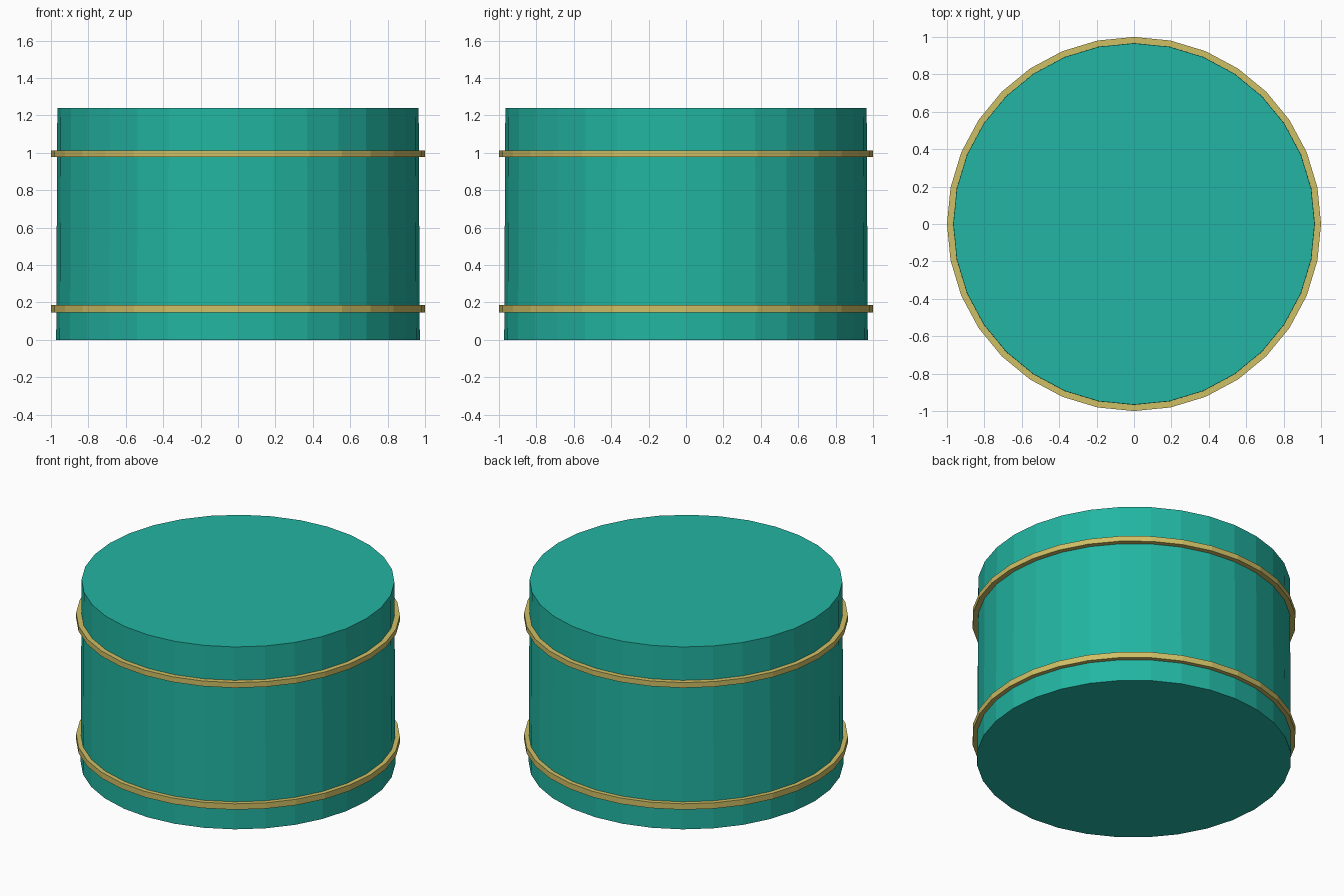
import bpy, math

if "Cube" in bpy.data.objects:
    bpy.data.objects.remove(bpy.data.objects["Cube"])

SIDES = 32


def material(name, color):
    m = bpy.data.materials.new(name)
    m.diffuse_color = (*color, 1)
    m.use_nodes = True
    m.node_tree.nodes["Principled BSDF"].inputs["Base Color"].default_value = m.diffuse_color
    return m


def build(name, verts, faces, mat):
    mesh = bpy.data.meshes.new(name)
    mesh.from_pydata(verts, [], faces)
    mesh.materials.append(mat)
    obj = bpy.data.objects.new(name, mesh)
    bpy.context.collection.objects.link(obj)
    return obj


def rings(profile):
    # one ring of vertices per (radius, height) point
    return [(r * math.cos(a), r * math.sin(a), z)
            for r, z in profile
            for a in (2 * math.pi * i / SIDES for i in range(SIDES))]


def strip(a, b):
    # quads joining ring a to ring b
    return [(a * SIDES + i, a * SIDES + (i + 1) % SIDES,
             b * SIDES + (i + 1) % SIDES, b * SIDES + i) for i in range(SIDES)]


teal = material("teal", (0.016, 0.46, 0.36))
gold = material("gold", (0.62, 0.52, 0.13))

# Drum body, very slightly tapered, closed at both ends
caps = [tuple(reversed(range(SIDES))), tuple(range(SIDES, 2 * SIDES))]
build("drum_body", rings([(0.972, 0), (0.966, 1.24)]), strip(0, 1) + caps, teal)

# Two rectangular-section hoops around the body
for name, low, high in (("lower_hoop", 0.147, 0.187), ("upper_hoop", 0.977, 1.013)):
    section = [(0.96, low), (1.0, low), (1.0, high), (0.96, high)]
    faces = [f for k in range(4) for f in strip(k, (k + 1) % 4)]
    build(name, rings(section), faces, gold)
